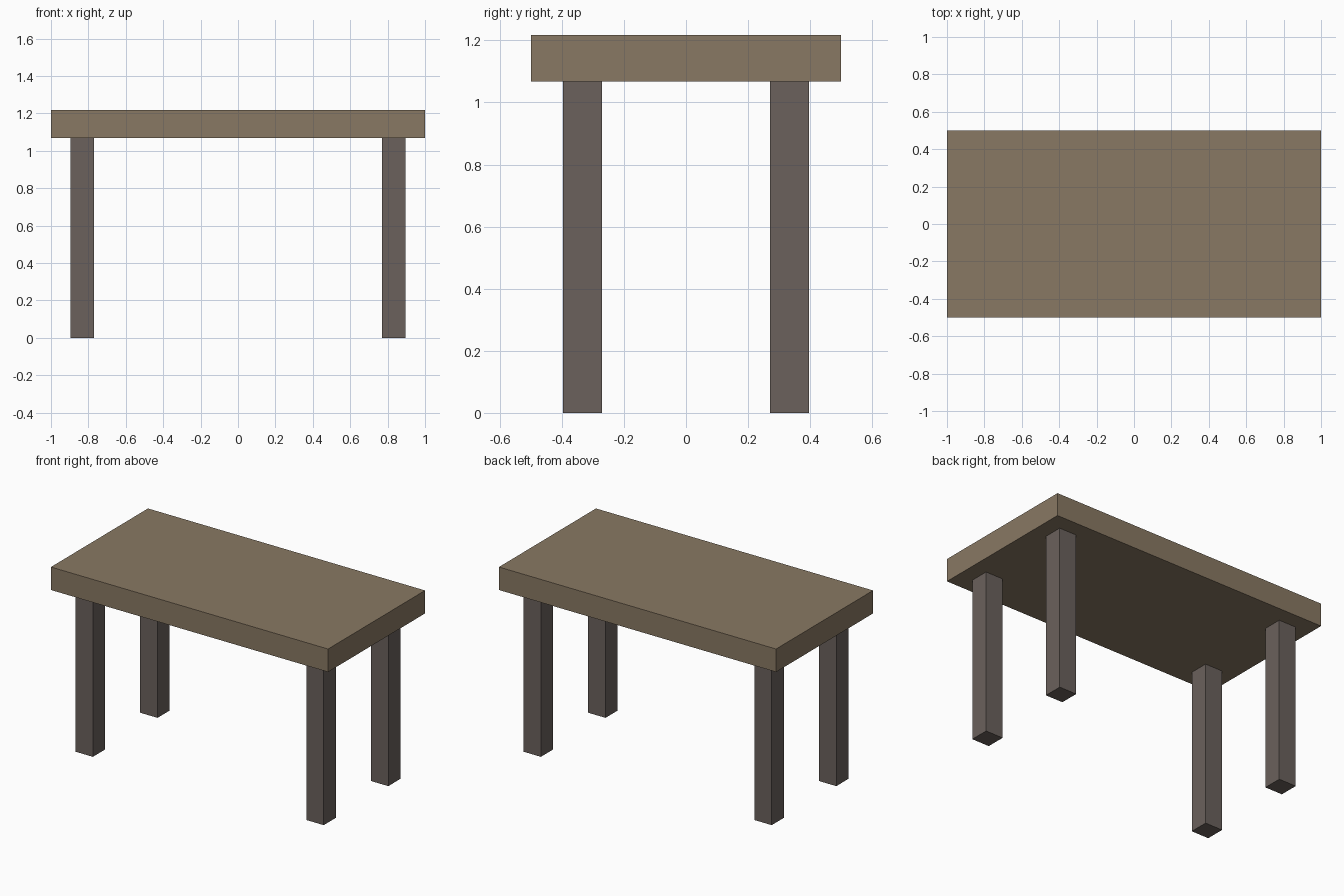
import bpy

if "Cube" in bpy.data.objects:
    bpy.data.objects.remove(bpy.data.objects["Cube"])


def material(name, color):
    m = bpy.data.materials.new(name)
    m.diffuse_color = (*color, 1)
    m.use_nodes = True
    m.node_tree.nodes["Principled BSDF"].inputs["Base Color"].default_value = m.diffuse_color
    return m


def box(name, center, size, mat):
    bpy.ops.mesh.primitive_cube_add(size=1, location=center)
    ob = bpy.context.object
    ob.name = name
    ob.scale = size
    bpy.ops.object.transform_apply(location=False, rotation=False, scale=True)
    ob.data.materials.append(mat)
    return ob


top_wood = material("light_wood", (0.25, 0.19, 0.125))
leg_wood = material("dark_wood", (0.145, 0.12, 0.107))

LEG_HEIGHT, LEG_WIDTH, TOP_THICKNESS = 1.067, 0.125, 0.15

# Table top
box("table_top", (0, 0, LEG_HEIGHT + TOP_THICKNESS / 2),
    (2, 1, TOP_THICKNESS), top_wood)

# Four square legs
for y, depth in ((-0.333, "front"), (0.333, "back")):
    for x, side in ((-0.833, "left"), (0.833, "right")):
        box(f"{depth}_{side}_leg", (x, y, LEG_HEIGHT / 2),
            (LEG_WIDTH, LEG_WIDTH, LEG_HEIGHT), leg_wood)
